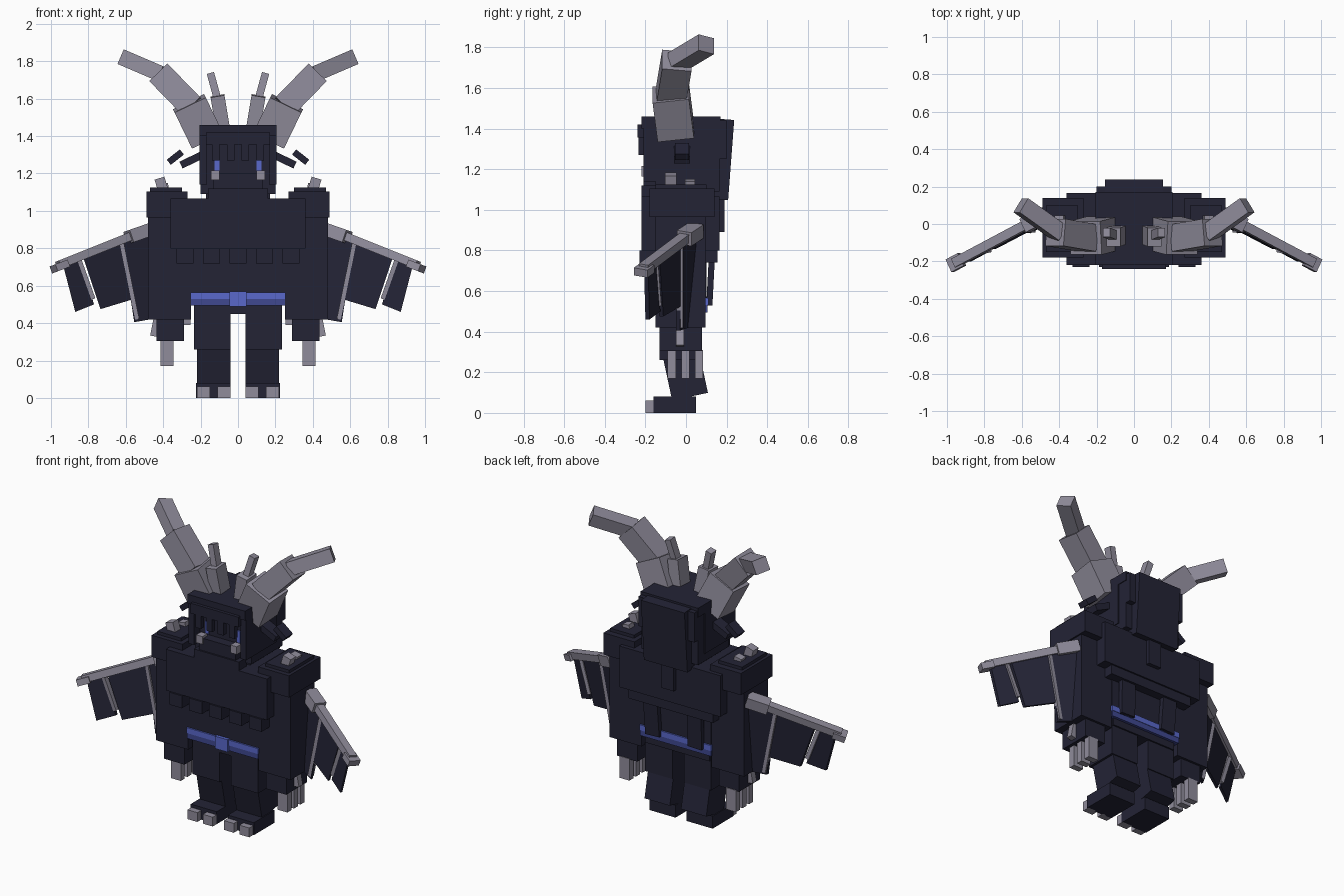
import bpy
import bmesh
from mathutils import Vector

cube = bpy.data.objects.get("Cube")
if cube:
    bpy.data.objects.remove(cube, do_unlink=True)


def material(name, colour):
    mat = bpy.data.materials.new(name)
    mat.use_nodes = True
    mat.diffuse_color = (*colour, 1)
    mat.node_tree.nodes["Principled BSDF"].inputs["Base Color"].default_value = (*colour, 1)
    return mat


DARK = material("dark_navy_hide", (.017, .017, .036))
BONE = material("grey_bone", (.28, .265, .33))
BLUE = material("bright_blue", (.1, .14, .6))
DEEP = material("deep_blue", (.05, .065, .28))


def hull(name, points, mat, sides):
    """Convex solid around the points, once per side (+1 left, -1 right)."""
    for side in sides:
        bm = bmesh.new()
        for p in points:
            bm.verts.new((p[0] * side, p[1], p[2]))
        bmesh.ops.convex_hull(bm, input=bm.verts)
        bmesh.ops.dissolve_limit(bm, angle_limit=.01, verts=bm.verts, edges=bm.edges)
        bmesh.ops.recalc_face_normals(bm, faces=bm.faces)
        label = name if len(sides) == 1 else ("left_" if side > 0 else "right_") + name
        mesh = bpy.data.meshes.new(label)
        bm.to_mesh(mesh)
        bm.free()
        mesh.materials.append(mat)
        bpy.context.collection.objects.link(bpy.data.objects.new(label, mesh))


ONE, PAIR = (1,), (1, -1)


def box(name, xs, ys, zs, mat=DARK, sides=ONE):
    hull(name, [(x, y, z) for x in xs for y in ys for z in zs], mat, sides)


def beam(name, a, b, width, depth, mat=BONE, sides=PAIR):
    """Rectangular bar from a to b; depth lies closest to the y axis."""
    a, b = Vector(a), Vector(b)
    along = (b - a).normalized()
    across = Vector((0, 1, 0)).cross(along).normalized()
    deep = along.cross(across)
    hull(name, [end + across * i * width / 2 + deep * j * depth / 2
                for end in (a, b) for i in PAIR for j in PAIR], mat, sides)


# Legs, feet and toes
box("foot", (.04, .225), (-.16, .05), (0, .08), DARK, PAIR)
for toe, x in (("inner_toe", .04), ("outer_toe", .15)):
    box(toe, (x, x + .07), (-.2, -.15), (0, .06), BONE, PAIR)
beam("shin", (.13, -.025, .29), (.13, .02, .08), .18, .18, DARK)
box("thigh", (.04, .235), (-.13, .08), (.26, .5), DARK, PAIR)

# Torso and belt
box("pelvis", (-.23, .23), (-.13, .09), (.45, .52))
box("belly", (-.25, .25), (-.15, .1), (.5, .85))
box("belt", (-.255, .255), (-.16, .11), (.53, .565), BLUE)
box("belt_lower_band", (-.252, .252), (-.157, .107), (.495, .53), DEEP)
box("buckle", (-.045, .045), (-.17, -.14), (.49, .57), BLUE)
box("chest", (-.36, .36), (-.22, .165), (.8, 1.065))
for i in range(5):
    x = (i - 2) * .142
    box(f"chest_fringe_{i}", (x - .045, x + .045), (-.23, -.14), (.72, .8))
box("back_fringe", (-.3, .3), (.08, .155), (.74, .82))
beam("back_flap", (.16, .13, .82), (.15, .115, .53), .1, .03, DARK)

# Arms, hands and claws
box("shoulder", (.27, .49), (-.18, .14), (.965, 1.105), DARK, PAIR)
box("shoulder_cap", (.3, .47), (-.15, .1), (1.1, 1.125), DARK, PAIR)
beam("shoulder_spike", (.4, -.075, 1.11), (.42, -.075, 1.175), .055, .055)
beam("rear_shoulder_spike", (.39, .02, 1.1), (.4, .02, 1.145), .05, .05)
box("arm", (.25, .48), (-.15, .095), (.42, .98), DARK, PAIR)
box("hand", (.29, .435), (-.13, .08), (.305, .43), DARK, PAIR)
for i in range(3):
    y = -.07 + i * .067
    box(f"claw_{i}", (.345, .415), (y - .02, y + .02), (.17, .31), BONE, PAIR)
beam("outer_thumb", (.43, -.03, .43), (.45, -.03, .33), .04, .04)
box("inner_thumb", (.255, .295), (-.05, -.01), (.39, .43), BONE, PAIR)

# Head, face and fringe
box("head", (-.2, .2), (-.15, .165), (1.09, 1.44))
box("brow", (-.205, .205), (-.22, .17), (1.4, 1.46))
box("forehead", (-.17, .17), (-.24, -.14), (1.355, 1.42))
box("cheek", (.165, .205), (-.21, .1), (1.14, 1.4), DARK, PAIR)
box("neck", (-.17, .17), (-.12, .12), (1.03, 1.1))
box("snout", (-.13, .13), (-.21, -.14), (1.08, 1.2))
box("jaw", (-.16, .16), (-.22, -.14), (1.06, 1.12))
for i in range(4):
    x = -.12 + i * .08
    box(f"hair_lock_{i}", (x - .02, x + .02), (-.235, -.205), (1.27, 1.36))
box("eye", (.1, .125), (-.157, -.149), (1.205, 1.285), BLUE, PAIR)
box("tusk", (.1, .145), (-.22, -.17), (1.165, 1.215), BONE, PAIR)

# Mane behind the head
box("mane_base", (-.2, .2), (.13, .2), (1.25, 1.44))
beam("mane", (0, .2, 1.445), (0, .17, 1.05), .31, .075, DARK, ONE)
beam("mane_tip", (0, .17, 1.06), (0, .17, .89), .09, .04, DARK, ONE)

# Ears
beam("ear", (.19, -.02, 1.3), (.305, -.02, 1.245), .04, .08, DARK)
beam("ear_tip", (.3, -.02, 1.315), (.37, -.02, 1.26), .035, .07, DARK)

# Great horns and small horns
beam("horn_base", (.167, -.05, 1.383), (.26, -.075, 1.575), .185, .18)
beam("horn_middle", (.245, -.075, 1.555), (.42, -.045, 1.735), .135, .145)
beam("horn_tip", (.395, -.05, 1.725), (.605, .1, 1.815), .085, .09)
beam("small_horn", (.083, -.06, 1.455), (.11, -.07, 1.615), .075, .1)
beam("small_horn_tip", (.11, -.06, 1.6), (.147, -.045, 1.735), .04, .05)


# Wings lie in one slanted plane, described by width and height
def wing(x, z, offset=0):
    return Vector((x, .02 - .493 * (x - .53) + .1 * (z - .88) + offset, z))


def membrane(name, outline):
    hull(name, [wing(x, z, o) for x, z in outline for o in (-.01, .01)], DARK, PAIR)


beam("wing_root", wing(.47, .9), wing(.585, .86), .07, .08)
beam("wing_bone", wing(.56, .87), wing(.96, .71), .045, .05)
beam("wing_tip", wing(.92, .715), wing(.985, .69), .04, .075)
beam("inner_strut", wing(.625, .84), wing(.54, .42), .025, .03)
beam("outer_strut", wing(.85, .74), wing(.775, .53), .025, .03)
membrane("outer_membrane", [(.935, .71), (.84, .75), (.77, .5), (.87, .46)])
membrane("middle_membrane", [(.83, .76), (.62, .84), (.57, .525), (.735, .475)])
membrane("inner_membrane", [(.62, .84), (.47, .89), (.47, .42), (.555, .405)])
